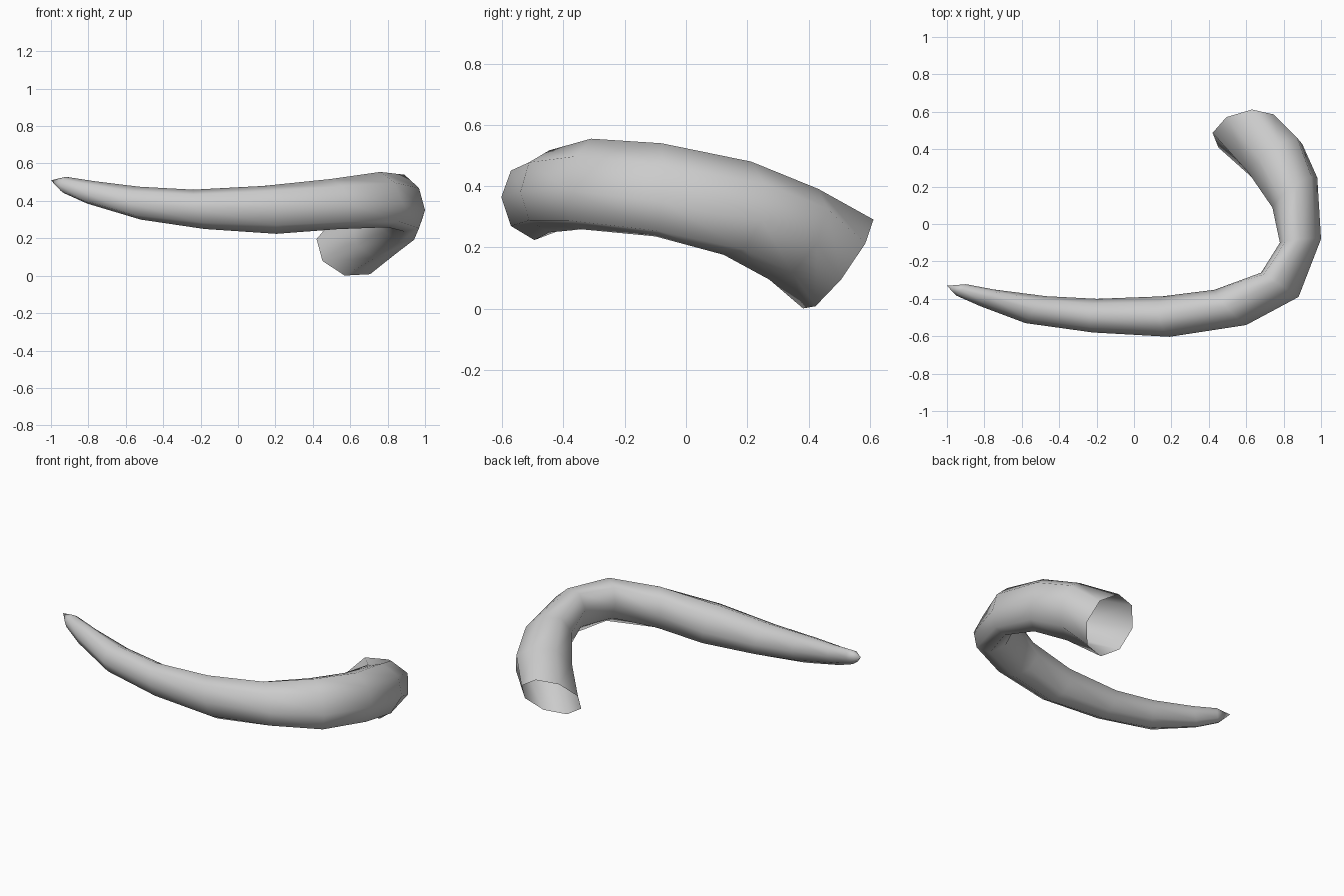
import bpy, bmesh, math
from mathutils import Vector

if "Cube" in bpy.data.objects:
    bpy.data.objects.remove(bpy.data.objects["Cube"])

# Cross-sections along the horn: centre, sideways half-axis, upward half-axis
SECTIONS = [
    ((.60, .497, .146), (.18, .01, -.05), (.03, .115, .145)),
    ((.755, .352, .243), (.145, .075, -.03), (.02, .08, .148)),
    ((.86, .168, .328), (.12, .08, -.04), (.005, .045, .152)),
    ((.89, -.09, .388), (.11, .01, -.038), (0, .01, .152)),
    ((.78, -.325, .407), (.10, -.065, -.02), (-.02, .015, .148)),
    ((.515, -.446, .383), (.085, -.094, 0), (-.02, 0, .134)),
    ((.17, -.495, .352), (.02, -.108, .012), (-.035, 0, .128)),
    ((-.21, -.49, .355), (-.01, -.09, .005), (-.03, 0, .105)),
    ((-.525, -.458, .388), (-.055, -.072, 0), (-.005, 0, .088)),
    ((-.785, -.395, .445), (-.035, -.045, 0), (.02, 0, .06)),
    ((-.925, -.352, .485), (-.027, -.03, 0), (.005, 0, .044)),
]
TIP = (-1, -.33, .51)
SIDES = 8

bm = bmesh.new()


def ring(centre, side, up):
    c, s, u = Vector(centre), Vector(side), Vector(up)
    angles = [2 * math.pi * i / SIDES for i in range(SIDES)]
    return [bm.verts.new(c + s * math.cos(a) + u * math.sin(a)) for a in angles]


# Curved tapering skin, open at the base
rings = [ring(*section) for section in SECTIONS]
for a, b in zip(rings, rings[1:]):
    for i in range(SIDES):
        j = (i + 1) % SIDES
        bm.faces.new((a[i], a[j], b[j], b[i]))

# Pointed tip
tip = bm.verts.new(TIP)
for i in range(SIDES):
    bm.faces.new((rings[-1][i], rings[-1][(i + 1) % SIDES], tip))

# Outward normals and smooth shading
bmesh.ops.recalc_face_normals(bm, faces=bm.faces[:])
bm.faces.ensure_lookup_table()
first = bm.faces[0]
if first.normal.dot(first.calc_center_median() - Vector(SECTIONS[0][0])) < 0:
    bmesh.ops.reverse_faces(bm, faces=bm.faces[:])
for f in bm.faces:
    f.smooth = True

mesh = bpy.data.meshes.new("curved_horn")
bm.to_mesh(mesh)
bm.free()
bpy.context.collection.objects.link(bpy.data.objects.new("curved_horn", mesh))
